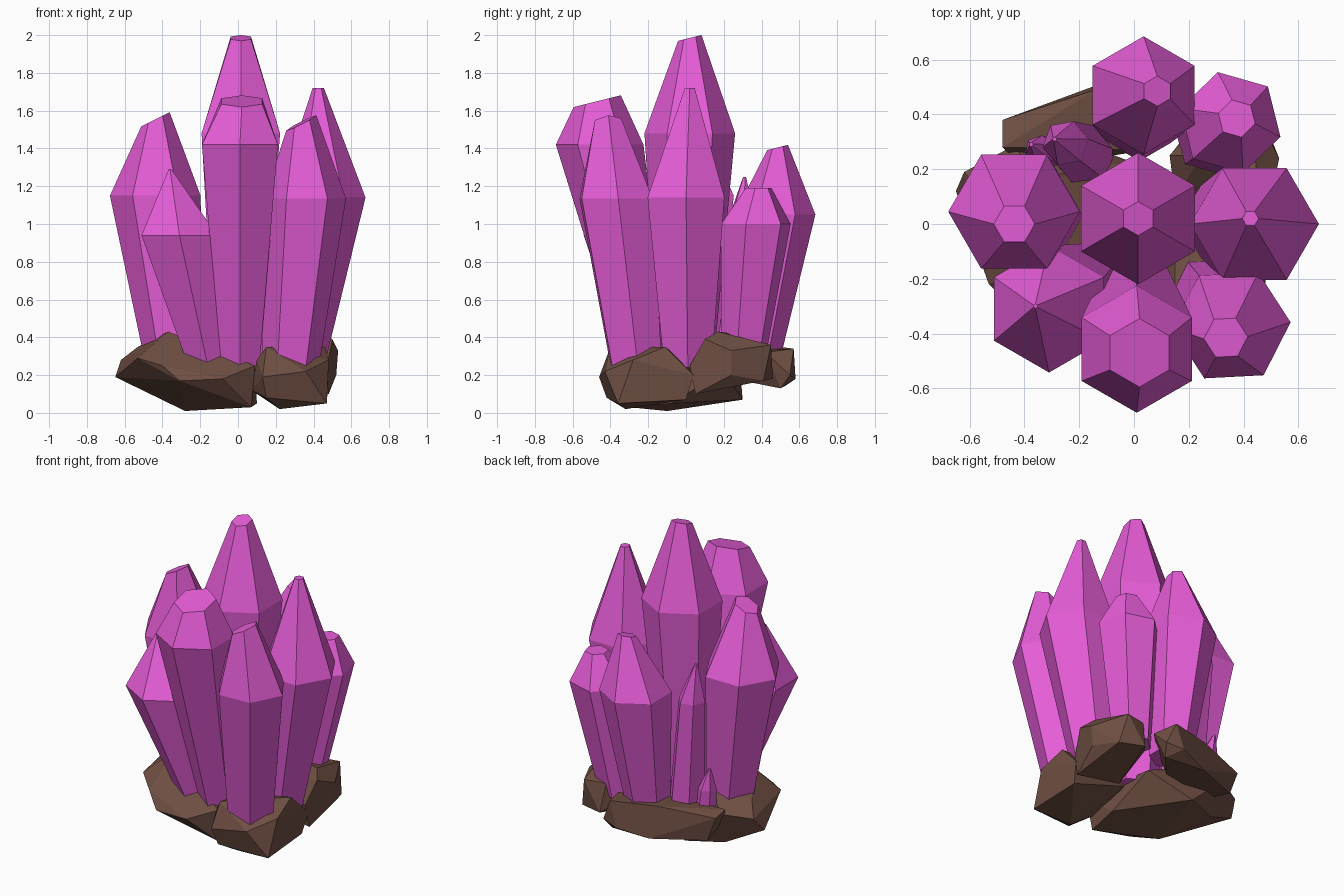
import bpy, bmesh
from math import cos, sin, radians
from mathutils import Vector


def material(name, rgb):
    m = bpy.data.materials.new(name)
    m.diffuse_color = (*rgb, 1)
    return m


PURPLE = material("purple", (0.80, 0.11, 0.69))
BROWN = material("brown", (0.16, 0.078, 0.056))


def finish(name, bm, mat):
    bmesh.ops.recalc_face_normals(bm, faces=bm.faces[:])
    me = bpy.data.meshes.new(name)
    bm.to_mesh(me)
    bm.free()
    me.materials.append(mat)
    ob = bpy.data.objects.new(name, me)
    bpy.context.collection.objects.link(ob)


def crystal(name, angle, base, shoulder, tip, tilt=(0, 0)):
    """Hexagonal crystal; each ring is (x, y, z, radius), tilt slopes the cut tip."""
    bm = bmesh.new()
    rings = []
    for (x, y, z, r), (gx, gy) in ((base, (0, 0)), (shoulder, (0, 0)), (tip, tilt)):
        ring = []
        for i in range(6):
            a = radians(angle + 60 * i)
            dx, dy = r * cos(a), r * sin(a)
            ring.append(bm.verts.new((x + dx, y + dy, z + gx * dx + gy * dy)))
        rings.append(ring)
    for lo, hi in zip(rings, rings[1:]):
        for i in range(6):
            j = (i + 1) % 6
            bm.faces.new((lo[i], lo[j], hi[j], hi[i]))
    bm.faces.new(rings[0][::-1])
    bm.faces.new(rings[-1])
    finish(name, bm, PURPLE)


def rock(name, points):
    """Faceted boulder: convex hull of its corner points."""
    bm = bmesh.new()
    for p in points:
        bm.verts.new(Vector(p))
    bmesh.ops.convex_hull(bm, input=bm.verts[:])
    loose = [v for v in bm.verts if not v.link_faces]
    bmesh.ops.delete(bm, geom=loose, context='VERTS')
    bmesh.ops.dissolve_limit(bm, angle_limit=radians(10), verts=bm.verts[:], edges=bm.edges[:])
    finish(name, bm, BROWN)


# Large crystals
crystal("center_crystal", 30, (0, 0, .2, .14), (.015, .02, 1.48, .24), (.015, .02, 1.985, .062), (0, .25))
crystal("front_crystal", 30, (.01, -.205, .25, .12), (.01, -.457, 1.42, .232), (.02, -.47, 1.65, .125), (0, .25))
crystal("front_right_crystal", 3, (.275, -.26, .22, .15), (.355, -.37, 1.135, .217), (.335, -.415, 1.535, .08), (.5, .1))
crystal("right_crystal", 0, (.31, .01, .24, .145), (.44, 0, 1.14, .235), (.425, .02, 1.72, .03))
crystal("left_crystal", 0, (-.34, .03, .28, .155), (-.438, .045, 1.15, .24), (-.437, 0, 1.555, .075), (.5, 0))
crystal("front_left_crystal", 30, (-.16, -.19, .25, .12), (-.31, -.31, .94, .232), (-.36, -.30, 1.29, .008))
crystal("back_crystal", 30, (.02, .36, .25, .13), (.035, .47, 1.05, .215), (.085, .485, 1.405, .055), (0, .25))
crystal("back_right_crystal", 44, (.27, .30, .27, .12), (.352, .37, 1.0, .19), (.375, .385, 1.19, .07))

# Small crystals at the back left
crystal("thin_crystal", 10, (-.18, .25, .25, .115), (-.25, .295, 1.0, .085), (-.29, .31, 1.25, .008))
crystal("tiny_crystal", 20, (-.32, .25, .28, .065), (-.345, .27, .44, .055), (-.375, .29, .58, .008))

# Base rocks
rock("front_left_rock", [
    (-.65, .12, .19), (-.62, .19, .28), (-.53, .08, .35), (-.53, -.22, .29), (-.37, -.15, .43),
    (-.3, .18, .39), (-.45, .28, .3), (-.4, -.34, .25), (-.31, -.4, .17), (-.08, -.42, .18),
    (.09, -.33, .25), (.07, -.3, .03), (-.28, -.1, .01), (.1, -.08, .05), (-.42, .2, .08),
    (-.2, .3, .07), (.06, .2, .22)])
rock("front_right_rock", [
    (.07, -.28, .12), (.1, -.36, .28), (.15, -.4, .35), (.13, -.46, .19), (.36, -.43, .22),
    (.48, -.28, .28), (.47, -.36, .05), (.22, -.32, .02), (.46, -.11, .35), (.15, -.1, .3),
    (.2, .05, .22), (.48, .04, .2), (.46, 0, .07), (.15, -.42, .08), (.1, .03, .17)])
rock("back_right_rock", [
    (.5, .1, .39), (.53, .24, .33), (.45, .17, .43), (.25, .25, .42), (.42, .45, .36),
    (.52, .24, .2), (.47, .02, .25), (.48, .05, .1), (.46, .41, .17), (.3, .46, .18),
    (.13, .25, .3), (.15, .1, .25), (.2, .1, .12), (.28, .42, .36)])
rock("back_rock", [
    (-.48, .38, .32), (-.48, .28, .34), (-.14, .49, .35), (.15, .57, .34), (.21, .55, .2),
    (.2, .42, .32), (.05, .27, .33), (-.42, .38, .16), (-.1, .52, .14), (.18, .5, .13),
    (.1, .58, .18), (-.4, .2, .2), (0, .3, .17)])
